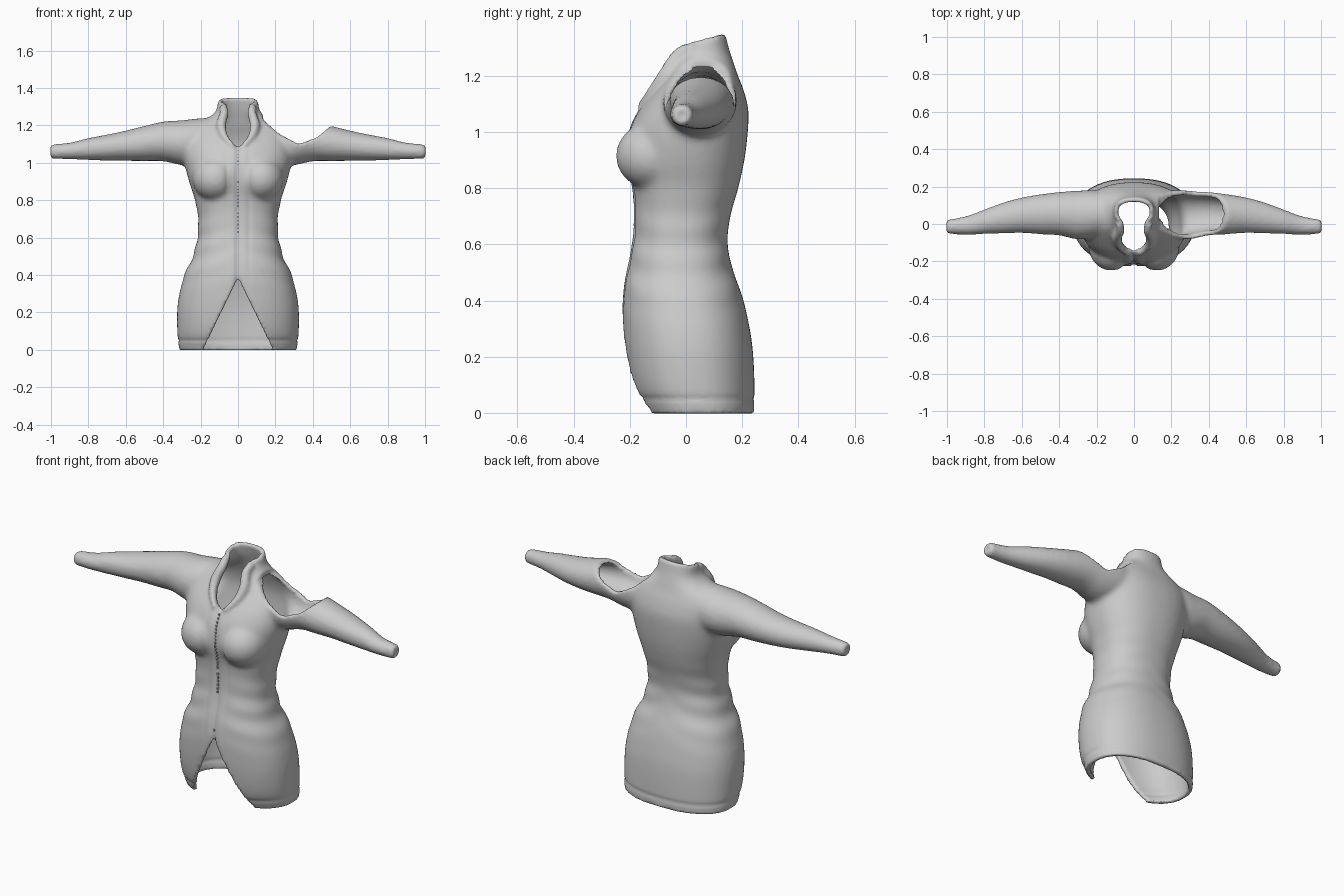
import bpy, bmesh, math
from mathutils import Vector, Matrix

if "Cube" in bpy.data.objects:
    bpy.data.objects.remove(bpy.data.objects["Cube"])

VOXEL = 0.011
WALL = 0.024


def make(name, bm):
    bmesh.ops.recalc_face_normals(bm, faces=bm.faces[:])
    me = bpy.data.meshes.new(name)
    bm.to_mesh(me)
    bm.free()
    ob = bpy.data.objects.new(name, me)
    bpy.context.collection.objects.link(ob)
    return ob


def bake(ob):
    bpy.context.view_layer.update()
    dg = bpy.context.evaluated_depsgraph_get()
    me = bpy.data.meshes.new_from_object(ob.evaluated_get(dg))
    ob.modifiers.clear()
    ob.data = me


def remesh(ob, smooth):
    m = ob.modifiers.new("remesh", 'REMESH')
    m.mode = 'VOXEL'
    m.voxel_size = VOXEL
    if smooth:
        s = ob.modifiers.new("smooth", 'SMOOTH')
        s.factor, s.iterations = 0.5, smooth
    bake(ob)


def cut(ob, tool):
    tool.hide_render = True
    before = len(ob.data.vertices)
    old = ob.data
    for solver in ('MANIFOLD', 'EXACT'):
        m = ob.modifiers.new("cut", 'BOOLEAN')
        m.operation, m.object, m.solver = 'DIFFERENCE', tool, solver
        bake(ob)
        if len(ob.data.vertices) not in (0, before):
            break
        ob.data = old
    bpy.data.objects.remove(tool)


def resample(rows, n=5):
    out = []
    for i in range(len(rows) - 1):
        a, b, c, d = (rows[max(0, min(len(rows) - 1, i + k))] for k in (-1, 0, 1, 2))
        for s in range(n):
            t = s / n
            out.append([0.5 * (2*q + (r-p)*t + (2*p-5*q+4*r-w)*t*t + (3*q-p-3*r+w)*t**3)
                        for p, q, r, w in zip(a, b, c, d)])
    return out + [rows[-1]]


def loft(bm, rings):
    vs = [[bm.verts.new(p) for p in ring] for ring in rings]
    n = len(vs[0])
    for a, b in zip(vs, vs[1:]):
        for i in range(n):
            bm.faces.new((a[i], a[(i+1) % n], b[(i+1) % n], b[i]))
    bm.faces.new(vs[0][::-1])
    bm.faces.new(vs[-1])


def circle(power=2.0, n=64):
    f = lambda v: math.copysign(abs(v) ** (2 / power), v)
    return [(f(math.cos(2*math.pi*i/n)), f(math.sin(2*math.pi*i/n))) for i in range(n)]


def prism(name, pts, y0, y1):
    bm = bmesh.new()
    loft(bm, [[(x, y, z) for x, z in pts] for y in (y0, y1)])
    return make(name, bm)


# Torso: z, half width, front y, back y
torso = [(-.1, .31, -.12, .235), (0, .315, -.155, .242), (.1, .325, -.2, .244),
         (.25, .322, -.222, .235), (.4, .287, -.226, .205), (.5, .24, -.213, .17),
         (.6, .217, -.193, .148), (.7, .213, -.186, .158), (.8, .23, -.192, .186),
         (.9, .262, -.213, .208), (1, .285, -.205, .22), (1.08, .29, -.168, .222),
         (1.15, .28, -.112, .205), (1.2, .24, -.07, .185), (1.24, .16, -.05, .172),
         (1.275, .118, -.035, .16), (1.32, .109, -.01, .147), (1.4, .1, 0, .13)]
# Sleeve: x, centre y, centre z, radius y, radius z
sleeve = [(.08, .06, 1.11, .1, .132), (.2, .055, 1.112, .125, .126), (.3, .048, 1.107, .13, .12),
          (.4, .055, 1.114, .116, .106), (.5, .052, 1.103, .107, .094), (.6, .047, 1.091, .095, .081),
          (.7, .032, 1.081, .083, .07), (.8, .012, 1.073, .066, .059), (.9, -.008, 1.063, .05, .045),
          (1.004, -.015, 1.06, .038, .039)]

bm = bmesh.new()
loft(bm, [[(w*c, (f+b)/2 + (b-f)/2*s, z) for c, s in circle(2.3)]
          for z, w, f, b in resample(torso)])
for side in (1, -1):
    loft(bm, [[(side*x, y + ry*c, z + rz*s) for c, s in circle()]
              for x, y, z, ry, rz in resample(sleeve)])
    bmesh.ops.create_uvsphere(bm, u_segments=32, v_segments=20, radius=1,
                              matrix=Matrix.LocRotScale(Vector((side*.122, -.118, .915)), None,
                                                        Vector((.122, .132, .12))))
jacket = make("jacket", bm)
remesh(jacket, 7)

# Hollow inside
bm = bmesh.new()
bm.from_mesh(jacket.data)
bm.normal_update()
for v, p in [(v, v.co - v.normal * WALL) for v in bm.verts]:
    v.co = p
inner = make("inner_space", bm)
remesh(inner, 2)
cut(jacket, inner)

# Open hem, slanted collar top
bm = bmesh.new()
bmesh.ops.create_cube(bm, size=1, matrix=Matrix.Translation((0, 0, -.503)))
cut(jacket, make("hem_cutter", bm))
bm = bmesh.new()
bmesh.ops.create_cube(bm, size=.5, matrix=Matrix.Translation((0, .065, 1.332))
                      @ Matrix.Rotation(.26, 4, 'X') @ Matrix.Translation((0, 0, .25)))
cut(jacket, make("collar_top_cutter", bm))

# Neck hole
bm = bmesh.new()
loft(bm, [[(.077*c, .052 + .06*s, z) for c, s in circle()] for z in (1.1, 1.5)])
cut(jacket, make("neck_cutter", bm))

# Keyhole front opening of the collar
half = [(.04, 1.105), (.068, 1.15), (.078, 1.2), (.067, 1.25), (.056, 1.28), (.06, 1.42)]
cut(jacket, prism("keyhole_cutter", [(0, 1.085)] + half + [(-x, z) for x, z in half[::-1]], -.4, .01))

# Front slit of the skirt
cut(jacket, prism("slit_cutter", [(0, .385), (-.205, -.04), (.205, -.04)], -.5, -.02))

# Torn shoulder
cut(jacket, prism("shoulder_cutter", [(.133, 1.23), (.22, 1.155), (.325, 1.10), (.42, 1.135),
                                      (.5, 1.2), (.5, 1.42), (.133, 1.42)], -.4, .4))

# Cuff holes
for side in (1, -1):
    bm = bmesh.new()
    loft(bm, [[(side*x, -.015 + .014*c, 1.06 + .014*s) for c, s in circle()] for x in (.94, 1.05)])
    cut(jacket, make("cuff_cutter", bm))

# Rolled collar edges, merged into the cloth
bm = bmesh.new()
bm.from_mesh(jacket.data)
edge = [(.08, .005, 1.3, .02), (.074, -.035, 1.265, .024), (.09, -.075, 1.2, .026),
        (.073, -.122, 1.14, .02), (.028, -.165, 1.09, .012)]
for side in (1, -1):
    path = resample(edge)
    rings = []
    for i, (x, y, z, r) in enumerate(path):
        a, b = path[max(0, i-1)], path[min(len(path)-1, i+1)]
        t = Vector((b[0]-a[0], b[1]-a[1], b[2]-a[2])).normalized()
        u = t.cross(Vector((1, 0, 0))).normalized()
        w = t.cross(u)
        rings.append([Vector((x, y, z)) + r*(c*u + s*w) for c, s in circle(n=16)])
    loft(bm, [[(side*p.x, p.y, p.z) for p in ring] for ring in rings])
old = jacket
jacket = make("jacket_body", bm)
bpy.data.objects.remove(old)
remesh(jacket, 3)

# Zip groove, placket seams, hem seam and soft waist folds
bell = lambda v, w: math.exp(-(v/w)**2)
bm = bmesh.new()
bm.from_mesh(jacket.data)
bm.normal_update()
for v in bm.verts:
    x, y, z = v.co
    d = -.004 * bell(z - .05, .009)
    if y < -.1 and .36 < z < 1.1 and v.normal.y < -.2:
        d -= .013 * bell(x, .011)
        d -= .004 * bell(abs(x) - .06, .009) * bell(z - .75, .35)
    if abs(x) < .35:
        d += .003 * math.sin(55*z + 14*abs(x)) * bell(z - .55, .16) * min(1, abs(x)/.15)
    v.co += v.normal * d
jacket2 = make("garment", bm)
bpy.data.objects.remove(jacket)

# Zip line
bm = bmesh.new()
for z0, z1 in ((.62, .74), (.76, 1.07), (.41, .44)):
    n = int((z1 - z0) / .018)
    for i in range(n):
        z = z0 + (z1 - z0) * (i + .5) / n
        lo = max(r for r in torso if r[0] <= z)
        hi = min(r for r in torso if r[0] > z)
        y = lo[2] + (hi[2] - lo[2]) * (z - lo[0]) / (hi[0] - lo[0])
        bmesh.ops.create_cube(bm, size=1, matrix=Matrix.LocRotScale(
            Vector((0, y + .008, z)), None, Vector((.008, .012, .01))))
zipper = make("zip_teeth", bm)

for p in jacket2.data.polygons:
    p.use_smooth = True
